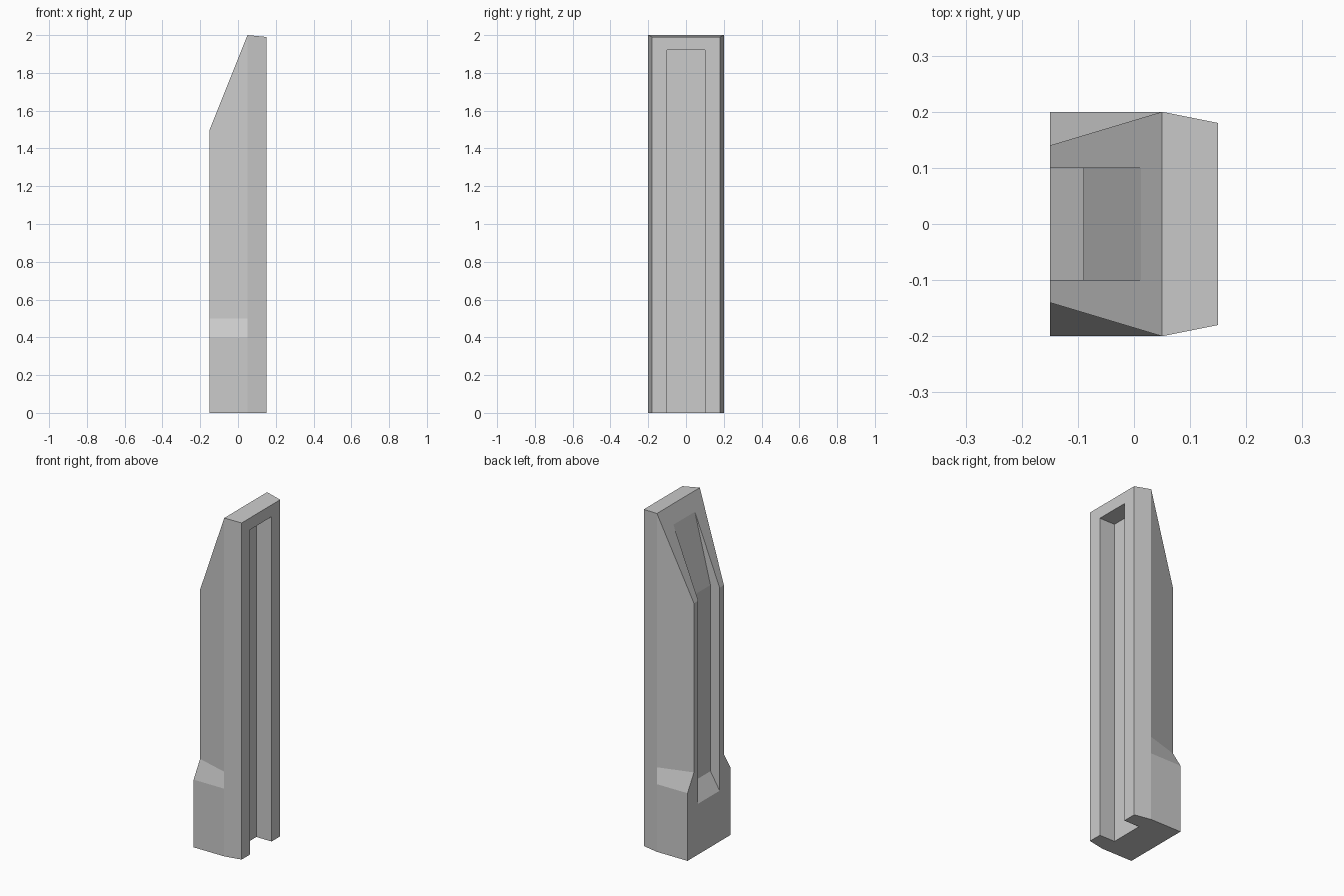
import bpy, bmesh

if "Cube" in bpy.data.objects:
    bpy.data.objects.remove(bpy.data.objects["Cube"])


def new_object(name, bm):
    bmesh.ops.recalc_face_normals(bm, faces=bm.faces[:])
    mesh = bpy.data.meshes.new(name)
    bm.to_mesh(mesh)
    bm.free()
    obj = bpy.data.objects.new(name, mesh)
    bpy.context.collection.objects.link(obj)
    return obj


def prism(name, profile, half_width):
    """Extrude an x-z profile along y, centred on y = 0."""
    bm = bmesh.new()
    face = bm.faces.new([bm.verts.new((x, -half_width, z)) for x, z in profile])
    moved = bmesh.ops.extrude_face_region(bm, geom=[face])["geom"]
    verts = [v for v in moved if isinstance(v, bmesh.types.BMVert)]
    bmesh.ops.translate(bm, verts=verts, vec=(0, 2 * half_width, 0))
    return new_object(name, bm)


# Body: lofted sections, (half width at the -x face, heights at x = -.15, .05, .15)
levels = [(0.20, 0.0, 0.0, 0.0),
          (0.20, 0.4, 0.4, 0.4),
          (0.14, 0.5, 0.5, 0.5),
          (0.14, 1.5, 2.0, 1.99)]
bm = bmesh.new()
rings = []
for w, z_left, z_mid, z_right in levels:
    half = [(-0.15, w, z_left), (0.05, 0.2, z_mid), (0.15, 0.18, z_right)]
    ring = [(x, -y, z) for x, y, z in half] + half[::-1]
    rings.append([bm.verts.new(p) for p in ring])
for a, b in zip(rings, rings[1:]):
    for i in range(6):
        j = (i + 1) % 6
        bm.faces.new((a[i], a[j], b[j], b[i]))
bm.faces.new(rings[0][::-1])
t = rings[-1]
bm.faces.new((t[0], t[1], t[4], t[5]))   # sloped face
bm.faces.new((t[1], t[2], t[3], t[4]))   # top face
body = new_object("grip_body", bm)

# Cutters: open-ended slot on +x, tapering recess on -x
cutters = [
    prism("slot_cutter", [(0.05, -0.1), (0.3, -0.1), (0.3, 1.92), (0.05, 1.92)], 0.1),
    prism("recess_cutter", [(-0.21, 0.2), (-0.09, 0.4), (-0.09, 1.5),
                            (0.036, 2.0), (-0.21, 2.0)], 0.1),
]
bpy.context.view_layer.objects.active = body
for cutter in cutters:
    cutter.hide_render = True
    mod = body.modifiers.new(cutter.name, 'BOOLEAN')
    mod.operation = 'DIFFERENCE'
    mod.solver = 'EXACT'
    mod.object = cutter
    bpy.ops.object.modifier_apply(modifier=mod.name)
for cutter in cutters:
    bpy.data.objects.remove(cutter)
